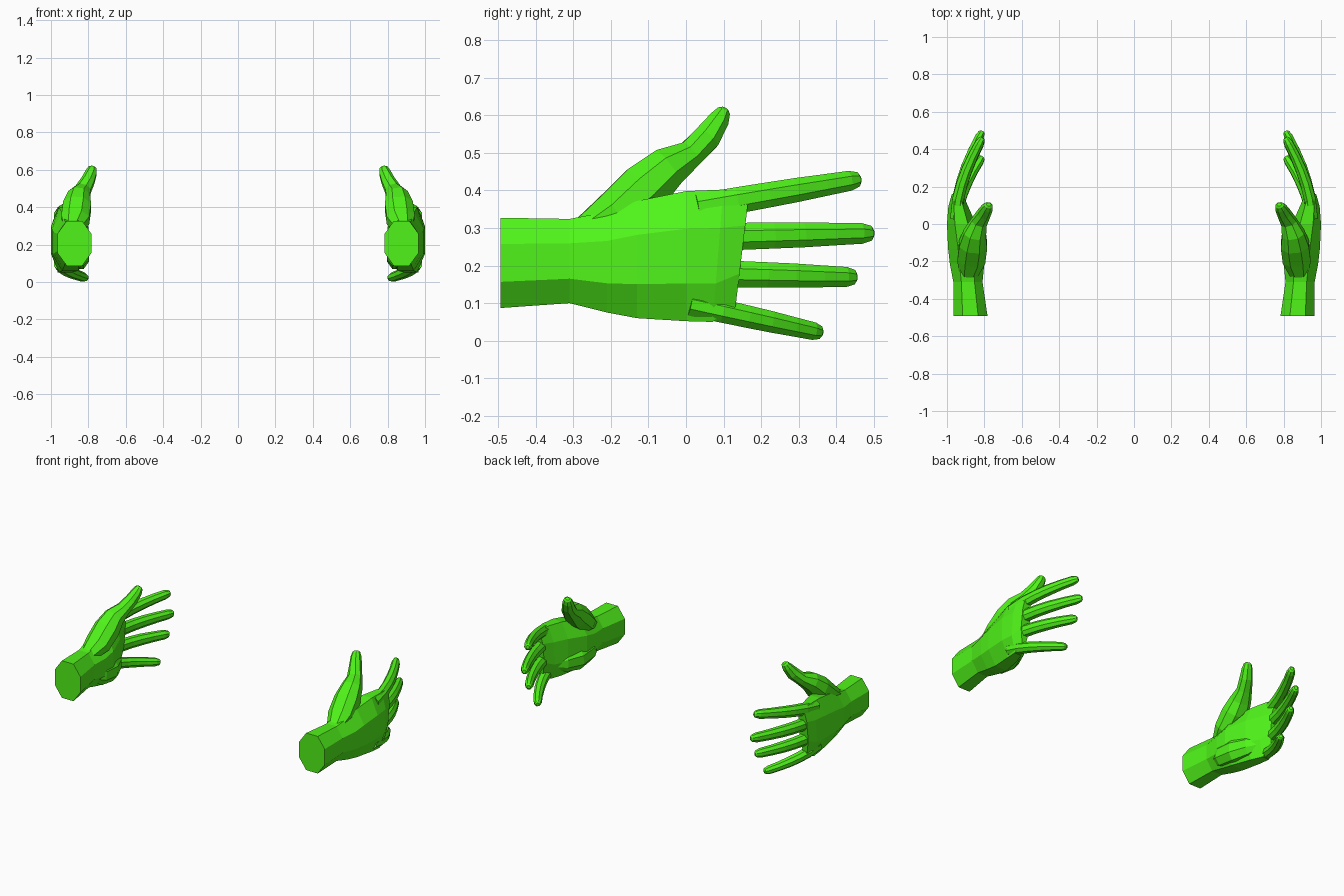
import bpy, bmesh
from mathutils import Vector

if "Cube" in bpy.data.objects:
    bpy.data.objects.remove(bpy.data.objects["Cube"])

# unit octagon used for every cross-section
OCT = [(1, .42), (.45, 1), (-.45, 1), (-1, .42), (-1, -.42), (-.45, -1), (.45, -1), (1, -.42)]

green = bpy.data.materials.new("green")
green.diffuse_color = (0.08, 0.9, 0.01, 1)
green.use_nodes = True
green.node_tree.nodes["Principled BSDF"].inputs["Base Color"].default_value = green.diffuse_color


def loft(name, rings):
    """Closed skin through a list of 8-point rings."""
    bm = bmesh.new()
    vs = [[bm.verts.new(p) for p in r] for r in rings]
    for a, b in zip(vs, vs[1:]):
        for i in range(8):
            j = (i + 1) % 8
            bm.faces.new((a[i], a[j], b[j], b[i]))
    bm.faces.new(vs[0])
    bm.faces.new(vs[-1])
    bmesh.ops.recalc_face_normals(bm, faces=bm.faces)
    me = bpy.data.meshes.new(name)
    bm.to_mesh(me)
    bm.free()
    ob = bpy.data.objects.new(name, me)
    bpy.context.collection.objects.link(ob)
    return ob


def tube(name, path, sizes):
    """Octagonal tube along a path; sizes are (half width, half thickness)."""
    pts = [Vector(p) for p in path]
    rings = []
    for i, p in enumerate(pts):
        t = (pts[min(i + 1, len(pts) - 1)] - pts[max(i - 1, 0)]).normalized()
        v = Vector((1, 0, 0))
        v = (v - t * v.dot(t)).normalized()
        u = t.cross(v)
        w, h = sizes[i]
        rings.append([p + v * a * h + u * b * w for a, b in OCT])
    return loft(name, rings)


def finger(name, base, tip, w):
    """Finger bending inward from base (y, z) to tip (y, z)."""
    steps = [0, .24, .43, .6, .78, .93, .985, 1]
    scale = [1, 1, .96, .92, .83, .76, .55, .3]
    path = [(.952 - .142 * t ** 1.75, base[0] + (tip[0] - base[0]) * t,
             base[1] + (tip[1] - base[1]) * t) for t in steps]
    return tube(name, path, [(w * s, .031 * s) for s in scale])


# wrist and palm: y, x min, x max, z min, z max, skew of ring
sections = [(-.493, .783, .966, .087, .327, 0), (-.31, .81, .966, .10, .324, 0),
            (-.21, .80, .985, .075, .343, 0), (-.13, .80, .994, .06, .372, 0),
            (0, .845, 1.0, .052, .398, 0), (.085, .885, .993, .05, .402, .08),
            (.15, .915, .975, .09, .395, .12)]
rings = []
for y, x0, x1, z0, z1, k in sections:
    cx, cz, hx, hz = (x0 + x1) / 2, (z0 + z1) / 2, (x1 - x0) / 2, (z1 - z0) / 2
    rings.append([(cx + a * hx, y + k * b * hz, cz + b * hz) for a, b in OCT])
hand = loft("right_hand", rings)

# fingers and thumb
parts = [
    finger("index_finger", (.03, .355), (.462, .43), .035),
    finger("middle_finger", (.03, .275), (.497, .286), .036),
    finger("ring_finger", (.03, .18), (.452, .169), .035),
    finger("little_finger", (.01, .098), (.36, .021), .031),
    tube("thumb",
         [(.885, -.27, .29), (.87, -.19, .335), (.86, -.11, .405), (.85, -.05, .46),
          (.828, .01, .495), (.803, .055, .54), (.784, .088, .588), (.778, .1, .61), (.776, .104, .617)],
         [(.04, .05), (.062, .075), (.068, .075), (.055, .06),
          (.036, .043), (.036, .036), (.027, .03), (.018, .022), (.009, .012)]),
    # fleshy heel of the palm below the thumb
    tube("palm_heel", [(.87, -.28, .17), (.85, -.2, .15), (.85, -.1, .14), (.88, -.01, .14), (.91, .05, .14)],
         [(.04, .04), (.065, .055), (.07, .055), (.06, .045), (.03, .025)]),
]

# weld everything into one skin
for p in parts:
    m = hand.modifiers.new(p.name, 'BOOLEAN')
    m.operation = 'UNION'
    m.solver = 'EXACT'
    m.object = p
dg = bpy.context.evaluated_depsgraph_get()
mesh = bpy.data.meshes.new_from_object(hand.evaluated_get(dg))
hand.modifiers.clear()
hand.data = mesh
for p in parts:
    bpy.data.objects.remove(p)
mesh.materials.clear()
mesh.materials.append(green)

# mirrored left hand
left_mesh = mesh.copy()
for v in left_mesh.vertices:
    v.co.x = -v.co.x
left_mesh.flip_normals()
left = bpy.data.objects.new("left_hand", left_mesh)
bpy.context.collection.objects.link(left)
